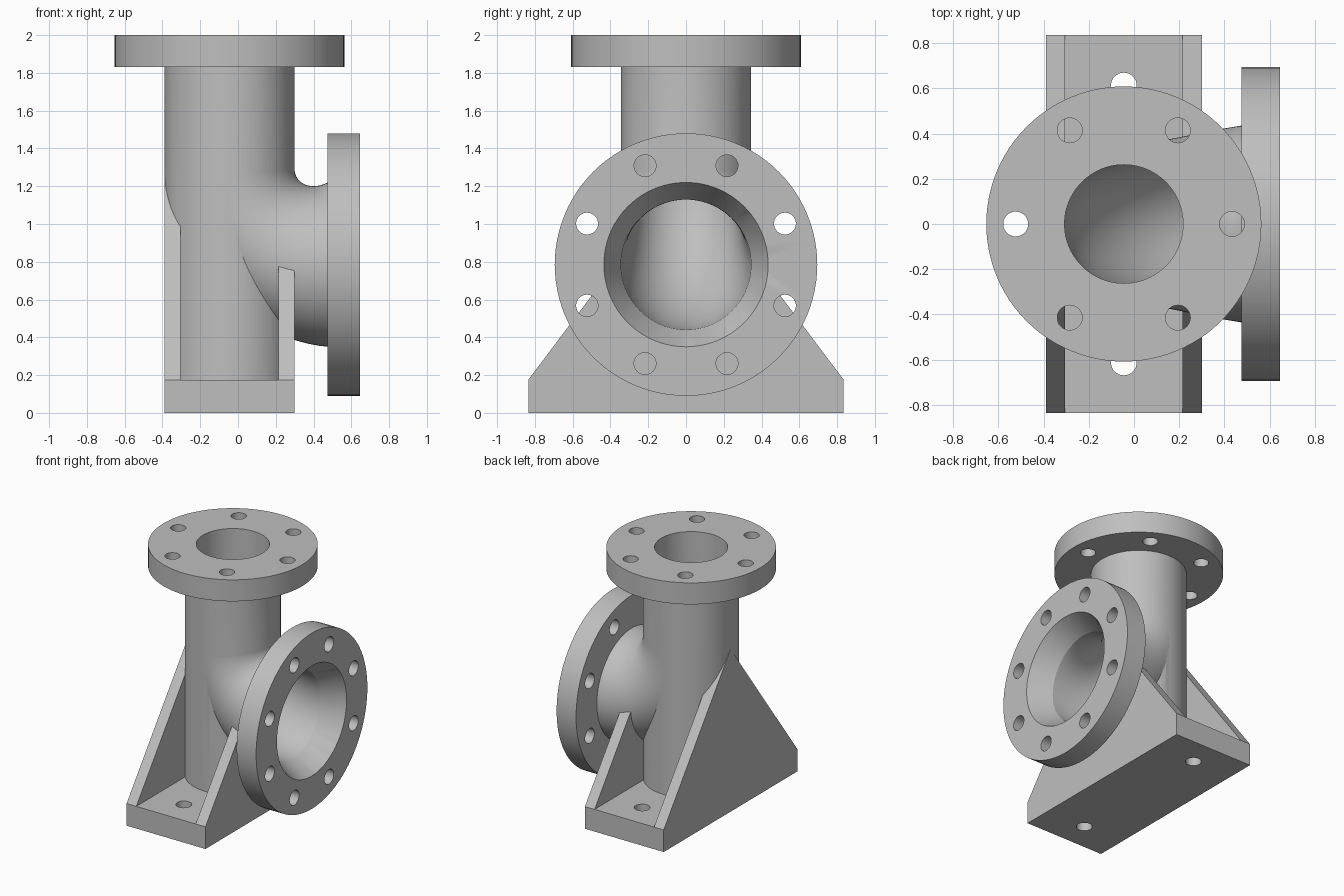
import bpy
import bmesh
from math import pi, cos, sin, radians
from mathutils import Vector, Matrix

if "Cube" in bpy.data.objects:
    bpy.data.objects.remove(bpy.data.objects["Cube"], do_unlink=True)

AXIS_X = -0.045      # vertical pipe axis
OUTLET_Z = 0.785     # side outlet axis
SIDES = 96


def finish(bm, name):
    bmesh.ops.recalc_face_normals(bm, faces=bm.faces[:])
    mesh = bpy.data.meshes.new(name)
    bm.to_mesh(mesh)
    bm.free()
    obj = bpy.data.objects.new(name, mesh)
    bpy.context.collection.objects.link(obj)
    return obj


def add_cylinder(bm, base, direction, radius, length, sides=SIDES):
    turn = direction.to_track_quat('Z', 'Y').to_matrix().to_4x4()
    place = Matrix.Translation(base + direction * length / 2) @ turn
    bmesh.ops.create_cone(bm, cap_ends=True, segments=sides, radius1=radius,
                          radius2=radius, depth=length, matrix=place)


def cylinder(name, base, direction, radius, length):
    bm = bmesh.new()
    add_cylinder(bm, Vector(base), direction, radius, length)
    return finish(bm, name)


def box(name, low, high):
    low, high = Vector(low), Vector(high)
    bm = bmesh.new()
    place = Matrix.Translation((low + high) / 2) @ Matrix.Diagonal((*(high - low), 1))
    bmesh.ops.create_cube(bm, size=1, matrix=place)
    return finish(bm, name)


def bezier(points, t):
    pts = [Vector(p) for p in points]
    while len(pts) > 1:
        pts = [a.lerp(b, t) for a, b in zip(pts, pts[1:])]
    return pts[0]


def loft(name, sections):
    """Round tube through sections given by opposite (x, z) points."""
    bm = bmesh.new()
    rings = []
    for inner, outer in sections:
        mid = (Vector(inner) + Vector(outer)) / 2
        arm = Vector(inner) - mid
        ring = []
        for i in range(SIDES):
            a = 2 * pi * i / SIDES
            ring.append(bm.verts.new((mid.x + arm.x * cos(a), arm.length * sin(a),
                                      mid.y + arm.y * cos(a))))
        rings.append(ring)
    for r, s in zip(rings, rings[1:]):
        for i in range(SIDES):
            j = (i + 1) % SIDES
            bm.faces.new((r[i], r[j], s[j], s[i]))
    bm.faces.new(rings[0])
    bm.faces.new(rings[-1])
    return finish(bm, name)


def bend(inside, outside, steps=28):
    return [(bezier(inside, i / steps), bezier(outside, i / steps))
            for i in range(steps + 1)]


def upright(z, r):
    return ((AXIS_X + r, z), (AXIS_X - r, z))


def sideways(x, r):
    return ((x, OUTLET_Z + r), (x, OUTLET_Z - r))


def combine(target, tool, operation):
    mod = target.modifiers.new(operation.title(), 'BOOLEAN')
    mod.operation, mod.solver, mod.object = operation, 'EXACT', tool
    bpy.context.view_layer.objects.active = target
    bpy.ops.object.modifier_apply(modifier=mod.name)
    bpy.data.objects.remove(tool, do_unlink=True)


UP, OUT = Vector((0, 0, 1)), Vector((1, 0, 0))

# Foot: gabled block hollowed to leave a base plate and two ribs
bm = bmesh.new()
gable = [(-0.835, 0), (0.835, 0), (0.835, 0.175), (0, 1.285), (-0.835, 0.175)]
side = bm.faces.new([bm.verts.new((-0.39, y, z)) for y, z in gable])
swept = bmesh.ops.extrude_face_region(bm, geom=[side])["geom"]
bmesh.ops.translate(bm, vec=(0.69, 0, 0),
                    verts=[v for v in swept if isinstance(v, bmesh.types.BMVert)])
fitting = finish(bm, "pipe_fitting")
combine(fitting, box("pocket", (-0.305, -1, 0.175), (0.215, 1, 1.5)), 'DIFFERENCE')
combine(fitting, box("rib_trim", (0.1, -1, 1.0), (0.4, 1, 1.5)), 'DIFFERENCE')

# Column, elbow and the two flanges
combine(fitting, cylinder("column", (AXIS_X, 0, 0.1), UP, 0.344, 1.8), 'UNION')
elbow = bend([(0.298, 1.3), (0.3, 1.2), (0.4, 1.18), (0.475, 1.22)],
             [(-0.388, 1.3), (-0.39, 0.82), (0.03, 0.39), (0.475, 0.35)])
combine(fitting, loft("elbow", elbow + [sideways(0.53, 0.435)]), 'UNION')
combine(fitting, cylinder("top_flange", (AXIS_X, 0, 1.83), UP, 0.608, 0.17), 'UNION')
combine(fitting, cylinder("side_flange", (0.475, 0, OUTLET_Z), OUT, 0.695, 0.17), 'UNION')

# Curved bore with a flared outlet
bore = bend([(0.217, 1.3), (0.217, 1.2), (0.35, 1.12), (0.475, 1.13)],
            [(-0.307, 1.3), (-0.307, 0.88), (0.05, 0.47), (0.475, 0.44)])
combine(fitting, loft("bore", [upright(2.1, 0.262)] + bore
                      + [sideways(0.645, 0.435), sideways(0.68, 0.453)]), 'DIFFERENCE')

# Bolt holes
bm = bmesh.new()
for k in range(6):
    a = radians(60 * k)
    add_cylinder(bm, Vector((AXIS_X + 0.478 * cos(a), 0.478 * sin(a), 1.75)), UP, 0.055, 0.4, 32)
for k in range(8):
    a = radians(22.5 + 45 * k)
    add_cylinder(bm, Vector((0.45, 0.567 * cos(a), OUTLET_Z + 0.567 * sin(a))), OUT, 0.058, 0.3, 32)
for s in (-1, 1):
    add_cylinder(bm, Vector((AXIS_X, s * 0.612, -0.1)), UP, 0.057, 0.4, 32)
combine(fitting, finish(bm, "bolt_holes"), 'DIFFERENCE')

# Cast metal colour and shading
grey = bpy.data.materials.new("cast_grey")
grey.use_nodes = True
colour = (0.52, 0.52, 0.52, 1)
grey.diffuse_color = colour
grey.node_tree.nodes["Principled BSDF"].inputs["Base Color"].default_value = colour
fitting.data.materials.clear()
fitting.data.materials.append(grey)
bpy.ops.object.select_all(action='DESELECT')
fitting.select_set(True)
bpy.context.view_layer.objects.active = fitting
bpy.ops.object.shade_smooth_by_angle(angle=radians(22))
